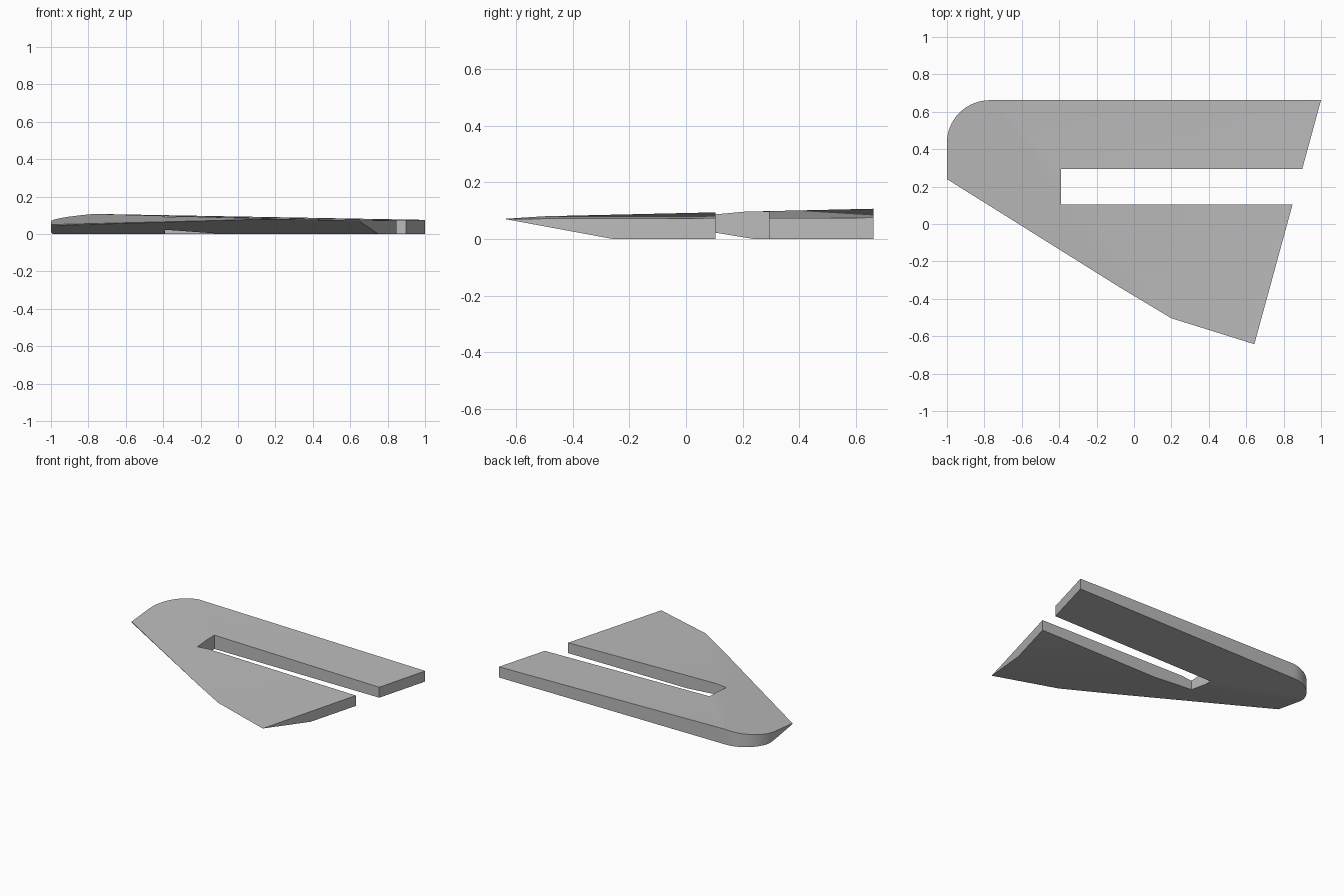
import bpy, bmesh, math
from mathutils import Vector

cube = bpy.data.objects.get("Cube")
if cube:
    bpy.data.objects.remove(cube, do_unlink=True)

grey = bpy.data.materials.new("plain grey")
grey.use_nodes = True
colour = (0.5, 0.5, 0.5, 1)
grey.diffuse_color = colour
grey.node_tree.nodes["Principled BSDF"].inputs["Base Color"].default_value = colour


def prism(name, outline, low, high):
    """Upright prism; returns its object and open bmesh."""
    mesh = bpy.data.meshes.new(name)
    obj = bpy.data.objects.new(name, mesh)
    bpy.context.collection.objects.link(obj)
    bm = bmesh.new()
    base = bm.faces.new([bm.verts.new((x, y, low)) for x, y in outline])
    side = bmesh.ops.extrude_face_region(bm, geom=[base])["geom"]
    top = [v for v in side if isinstance(v, bmesh.types.BMVert)]
    bmesh.ops.translate(bm, verts=top, vec=(0, 0, high - low))
    bmesh.ops.recalc_face_normals(bm, faces=bm.faces)
    return obj, bm


def trim(bm, point, normal):
    """Cut away everything on the normal's side and cap the cut."""
    cut = bmesh.ops.bisect_plane(bm, geom=bm.verts[:] + bm.edges[:] + bm.faces[:],
                                 plane_co=point, plane_no=normal, clear_outer=True)
    edges = [e for e in cut["geom_cut"] if isinstance(e, bmesh.types.BMEdge)]
    bmesh.ops.edgeloop_fill(bm, edges=edges)


def finish(obj, bm):
    bmesh.ops.recalc_face_normals(bm, faces=bm.faces)
    bm.to_mesh(obj.data)
    bm.free()
    obj.data.materials.append(grey)


# Fin outline: straight edges and one rounded back corner
corner = []
steps = 16
for i in range(steps + 1):
    a = math.pi / 2 * (1 + i / steps)
    corner.append((-0.77 + 0.23 * math.cos(a), 0.435 + 0.227 * math.sin(a)))
outline = [(-1, 0.24), (0.23, -0.53), (0.64, -0.655), (1, 0.662)] + corner
fin, bm = prism("fin", outline, 0, 0.2)

# Gently sloping top, thinned top front, bevelled underside
trim(bm, (-0.77, 0.66, 0.107), Vector((0.018, -0.008, 1)))
trim(bm, (-1, 0.24, 0.05), Vector((-0.081, -0.09, 1)))
trim(bm, (-0.07, 0.1, 0), Vector((-0.072, -0.165, -1)))
finish(fin, bm)

# Long slot open at the tip
slot, bm = prism("slot_cutter", [(-0.39, 0.105), (1.2, 0.105), (1.2, 0.293), (-0.39, 0.293)], -0.1, 0.3)
finish(slot, bm)
slot.hide_render = True
cut = fin.modifiers.new("slot", 'BOOLEAN')
cut.operation = 'DIFFERENCE'
cut.solver = 'EXACT'
cut.object = slot
bpy.ops.object.select_all(action='DESELECT')
bpy.context.view_layer.objects.active = fin
fin.select_set(True)
bpy.ops.object.modifier_apply(modifier=cut.name)
bpy.data.objects.remove(slot, do_unlink=True)
bpy.ops.object.shade_smooth_by_angle(angle=math.radians(25))
